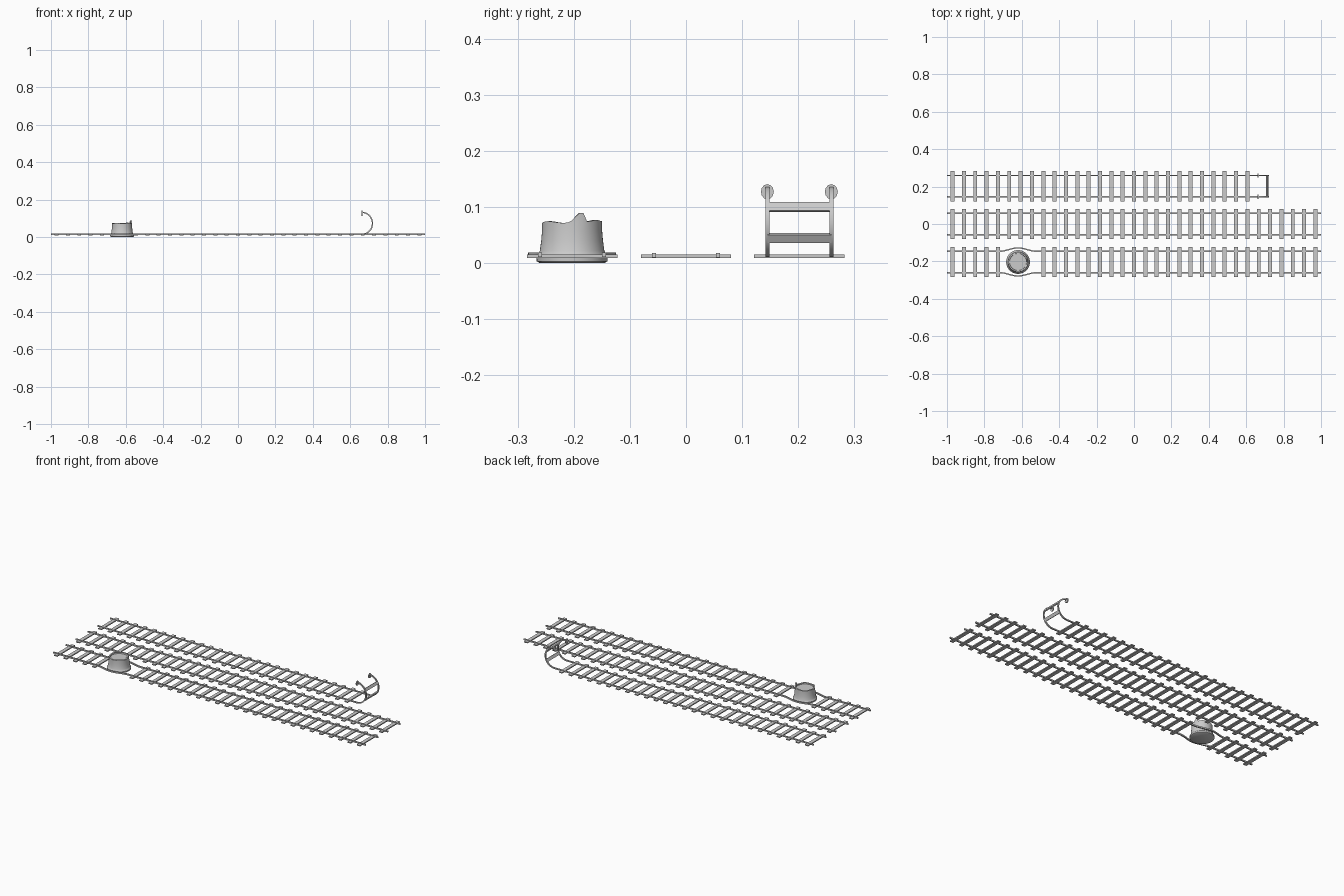
import bpy, bmesh, math
from mathutils import Vector

if "Cube" in bpy.data.objects:
    bpy.data.objects.remove(bpy.data.objects["Cube"])

PITCH = 1.94 / 32
GAUGE = 0.057


def finish(name, bm, smooth=False):
    bmesh.ops.recalc_face_normals(bm, faces=bm.faces)
    me = bpy.data.meshes.new(name)
    bm.to_mesh(me)
    bm.free()
    ob = bpy.data.objects.new(name, me)
    bpy.context.collection.objects.link(ob)
    if smooth:
        bpy.context.view_layer.objects.active = ob
        ob.select_set(True)
        bpy.ops.object.shade_smooth_by_angle(angle=math.radians(40))
        ob.select_set(False)
    return ob


def box(name, loc, size, tilt=0):
    bm = bmesh.new()
    bmesh.ops.create_cube(bm, size=1)
    bmesh.ops.scale(bm, vec=size, verts=bm.verts)
    ob = finish(name, bm)
    ob.location = loc
    ob.rotation_euler.y = tilt
    return ob


def rail(name, path, width=0.007, height=0.008, side=None):
    """Sweep a rectangle along a path; side fixes the width direction."""
    bm = bmesh.new()
    pts = [Vector(p) for p in path]
    rings = []
    for i, p in enumerate(pts):
        t = (pts[min(i + 1, len(pts) - 1)] - pts[max(i - 1, 0)]).normalized()
        s = Vector(side) if side else Vector((0, 0, 1)).cross(t).normalized()
        u = t.cross(s)
        rings.append([bm.verts.new(p + s * a * width / 2 + u * b * height / 2)
                      for a, b in ((-1, -1), (1, -1), (1, 1), (-1, 1))])
    for r, q in zip(rings, rings[1:]):
        for k in range(4):
            bm.faces.new((r[k], r[(k + 1) % 4], q[(k + 1) % 4], q[k]))
    bm.faces.new(rings[0])
    bm.faces.new(rings[-1])
    return finish(name, bm, True)


def sleepers(track, y, indices):
    for i in indices:
        box(f"{track}_sleeper", (-0.97 + i * PITCH, y, 0.012), (0.021, 0.161, 0.006))


# Straight middle track
sleepers("middle", 0, range(33))
for s in (-1, 1):
    rail("middle_rail", [(-1, s * GAUGE, 0.014), (1, s * GAUGE, 0.014)])

# Back track with its end curled upward
YB, CX, CZ, R = 0.202, 0.66, 0.073, 0.059
sleepers("back", YB, range(27))
for s in (-1, 1):
    y = YB + s * GAUGE
    path = [(-1, y, 0.014)]
    for k in range(25):
        a = math.radians(-90 + 175 * k / 24)
        path.append((CX + R * math.cos(a), y, CZ + R * math.sin(a)))
    rail("curled_rail", path, height=0.007, side=(0, 1, 0))
    # Rounded plate at the rail tip
    bm = bmesh.new()
    bmesh.ops.create_cone(bm, cap_ends=True, segments=12, radius1=0.0135,
                          radius2=0.0135, depth=0.006)
    bmesh.ops.scale(bm, vec=(1, 0.85, 1), verts=bm.verts)
    tip = finish("rail_tip_plate", bm, True)
    tip.location = (0.663, y, 0.127)
    tip.rotation_euler.y = math.radians(90)

# Cross bars inside the curl
for deg in (-29, 27):
    a = math.radians(deg)
    box("curl_cross_bar", (CX + R * math.cos(a), YB, CZ + R * math.sin(a)),
        (0.007, 2 * GAUGE, 0.017), -a)

# Front track with rails bowed around the stump
YF, SX = -0.203, -0.62
sleepers("front", YF, [i for i in range(33) if i not in (5, 6, 7)])
for s in (-1, 1):
    path = [(-1, YF + s * GAUGE, 0.0145)]
    for k in range(17):
        t = -1 + k / 8
        bulge = 0.018 * (0.5 + 0.5 * math.cos(math.pi * t))
        path.append((SX + 0.1 * t, YF + s * (GAUGE + bulge), 0.0145))
    path.append((1, YF + s * GAUGE, 0.0145))
    rail("bowed_rail", path)

# Tapered stump with a broken, splintered rim
N = 48
profile = [(0.058, 0), (0.063, 0.003), (0.0635, 0.011), (0.060, 0.015),
           (0.0575, 0.022), (0.055, 0.04), (0.0535, 0.058), (0.0535, 0.073),
           (0.046, 0.073), (0.045, 0.067)]


def splinter(a):
    d = (math.degrees(a) + 180) % 360 - 180
    h = 0.0015 * math.sin(5 * a)
    if -10 < d < 42:
        h += 0.019 * max(0, 1 - abs(d - 20) / (24 if d < 20 else 10))
    if 30 < d < 80:
        h += 0.006 * (1 - abs(d - 55) / 25)
    return h


bm = bmesh.new()
rings = []
for j, (r, z) in enumerate(profile):
    ring = []
    for k in range(N):
        a = 2 * math.pi * k / N
        dz = splinter(a) if j in (7, 8) else 0
        ring.append(bm.verts.new((SX + r * math.cos(a), YF + r * math.sin(a), z + dz)))
    rings.append(ring)
for r, q in zip(rings, rings[1:]):
    for k in range(N):
        bm.faces.new((r[k], r[(k + 1) % N], q[(k + 1) % N], q[k]))
bm.faces.new(rings[0])
bm.faces.new(rings[-1])
finish("stump", bm, True)
